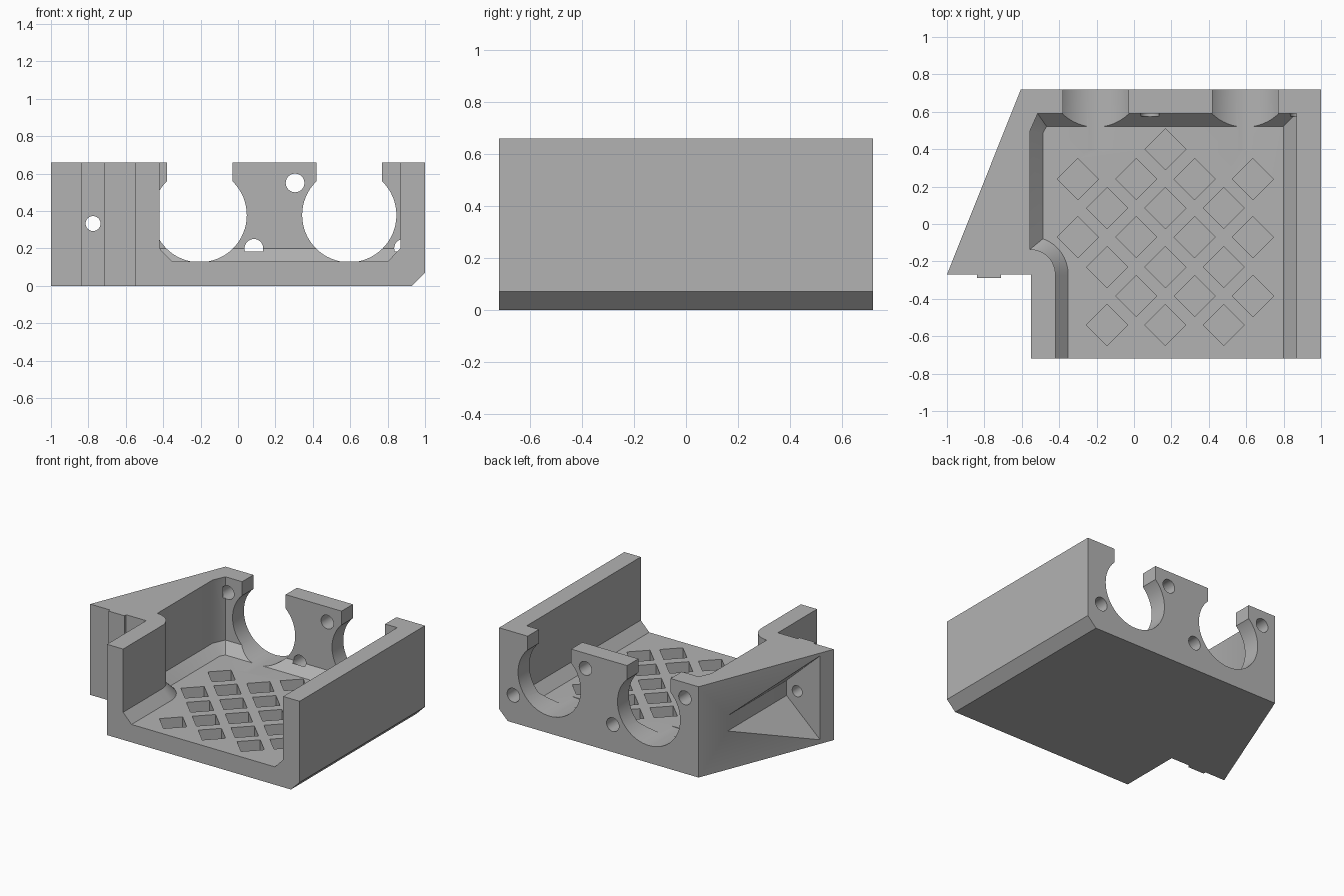
import bpy, bmesh
from math import sin, cos, acos, pi

old = bpy.data.objects.get("Cube")
if old:
    bpy.data.objects.remove(old, do_unlink=True)

grey = bpy.data.materials.new("plain grey")
grey.use_nodes = True
grey.diffuse_color = (0.45, 0.45, 0.45, 1)
grey.node_tree.nodes["Principled BSDF"].inputs["Base Color"].default_value = (0.45, 0.45, 0.45, 1)


def loft(bm, rings):
    """Closed solid through matching rings of points."""
    loops = [[bm.verts.new(p) for p in ring] for ring in rings]
    n = len(loops[0])
    for a, b in zip(loops, loops[1:]):
        for i in range(n):
            j = (i + 1) % n
            bm.faces.new((a[i], a[j], b[j], b[i]))
    bm.faces.new(loops[0][::-1])
    bm.faces.new(loops[-1])


def along_z(outline, z0, z1):
    return [[(x, y, z) for x, y in outline] for z in (z0, z1)]


def along_y(profile, y0, y1):
    return [[(x, y, z) for x, z in profile] for y in (y0, y1)]


def circle(cx, cy, r, n=64):
    return [(cx + r * cos(2 * pi * i / n), cy + r * sin(2 * pi * i / n)) for i in range(n)]


def make(name, solids, edit=None):
    bm = bmesh.new()
    for rings in solids:
        loft(bm, rings)
    bmesh.ops.recalc_face_normals(bm, faces=bm.faces)
    if edit:
        edit(bm)
    mesh = bpy.data.meshes.new(name)
    bm.to_mesh(mesh)
    bm.free()
    mesh.materials.append(grey)
    ob = bpy.data.objects.new(name, mesh)
    bpy.context.collection.objects.link(ob)
    return ob


def cut(body, name, solids):
    cutter = make(name, solids)
    cutter.hide_render = True
    mod = body.modifiers.new(name, "BOOLEAN")
    mod.operation = "DIFFERENCE"
    mod.solver = "EXACT"
    mod.object = cutter
    bpy.context.view_layer.objects.active = body
    bpy.ops.object.modifier_apply(modifier=name)
    bpy.data.objects.remove(cutter, do_unlink=True)


# Block with side wing and small pad, lower outer edge chamfered
def chamfer(bm):
    edges = [e for e in bm.edges
             if all(v.co.x > 0.99 and v.co.z < 0.01 for v in e.verts)]
    bmesh.ops.bevel(bm, geom=edges, offset=0.07, segments=1, affect="EDGES")


outline = [(-0.605, 0.72), (-1, -0.27), (-0.84, -0.27), (-0.84, -0.29), (-0.71, -0.29),
           (-0.71, -0.27), (-0.55, -0.27), (-0.55, -0.72), (1, -0.72), (1, 0.72)]
body = make("tray_housing", [along_z(outline, 0, 0.66)], chamfer)


# Open cavity with sloped foot along its walls
def cavity_ring(d, z):
    r = 0.135 + d
    end = acos(d / r)
    pts = [(-0.42 + d, -0.9)]
    pts += [(-0.555 + r * cos(end * i / 16), -0.27 + r * sin(end * i / 16)) for i in range(17)]
    pts += [(-0.555 + d, 0.5 - d * 0.2), (-0.515 + d * 0.7, 0.59 - d),
            (0.868 - d, 0.59 - d), (0.868 - d, -0.9)]
    return [(x, y, z) for x, y in pts]


cut(body, "cavity", [[cavity_ring(0.068, 0.13), cavity_ring(0, 0.2), cavity_ring(0, 0.9)]])

# Keyhole openings and screw holes in the back wall
for cx in (-0.205, 0.595):
    cut(body, "round_opening", [along_y(circle(cx, 0.378, 0.252), 0.39, 0.9)])
    slot = [(cx - 0.175, 0.4), (cx + 0.175, 0.4), (cx + 0.175, 0.9), (cx - 0.175, 0.9)]
    cut(body, "top_slot", [along_y(slot, 0.45, 0.9)])
    cut(body, "screw_holes", [along_y(circle(cx + dx, z, 0.05, 32), 0.575, 0.9)
                              for dx, z in ((-0.29, 0.55), (0.29, 0.2))])

# Diamond pits in the floor
rows = [(0.4, (1.5,)), (0.085, (0.5, 1.5, 2.5)), (-0.23, (0.5, 1.5, 2.5)),
        (-0.54, (0.5, 1.5, 2.5)), (0.24, range(4)), (-0.07, range(4)), (-0.385, range(1, 4))]
pits = []
for y, columns in rows:
    for c in columns:
        pits.append(along_z(circle(-0.3 + 0.312 * c, y, 0.11, 4), 0.03, 0.16))
cut(body, "floor_pits", pits)

# Flared pocket in the wing, with a hole through its front plate
pocket = [(-0.69, 0.28), (-0.69, 0.39), (-1.1, 0.77), (-1.1, -0.1)]
cut(body, "wing_pocket", [along_y(pocket, -0.17, 0.65)])
cut(body, "wing_hole", [along_y(circle(-0.775, 0.333, 0.04, 32), -0.5, -0.1)])

bpy.ops.object.select_all(action="DESELECT")
body.select_set(True)
bpy.context.view_layer.objects.active = body
bpy.ops.object.shade_smooth_by_angle(angle=0.5)
